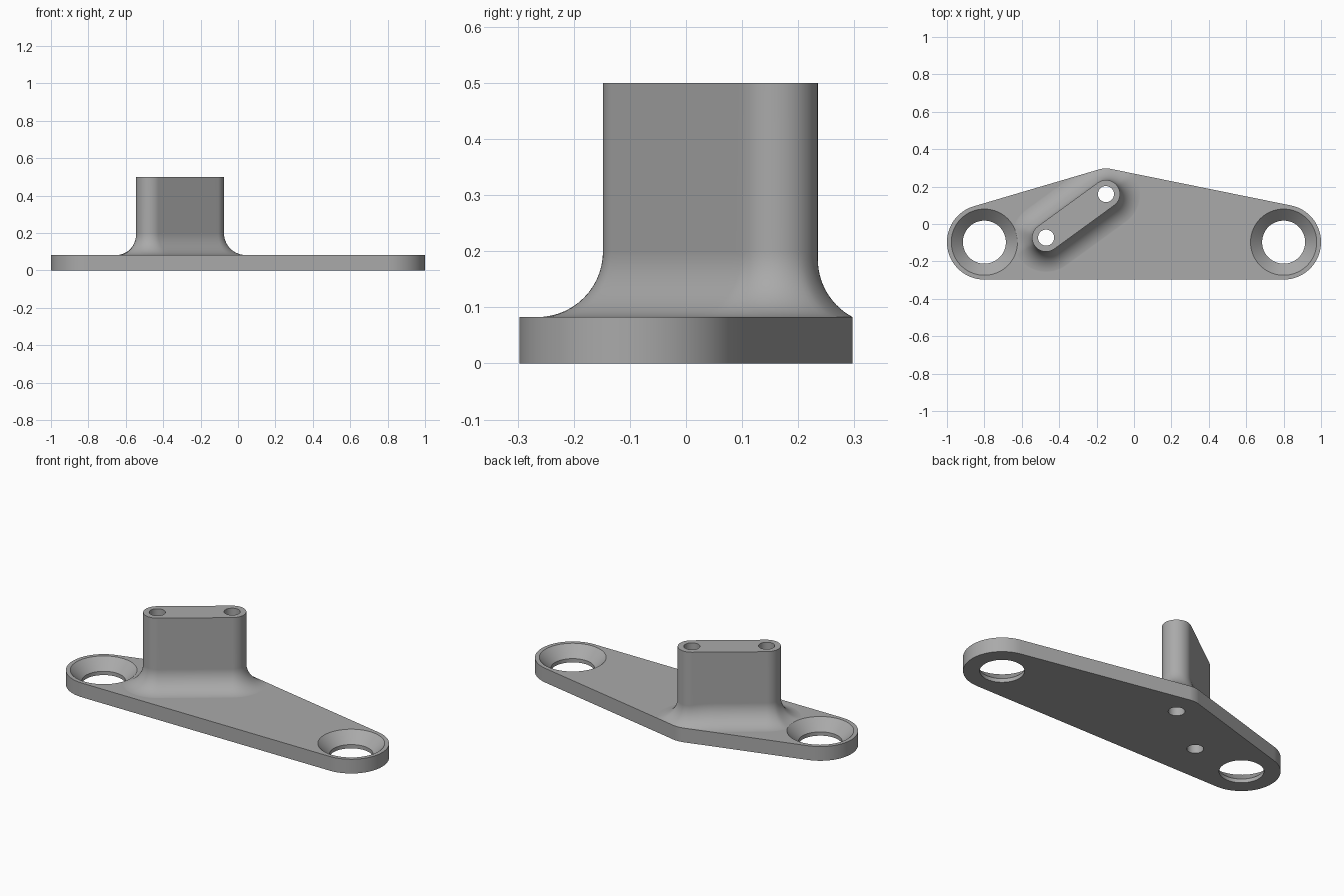
import bpy, bmesh, math
from mathutils import Vector
from mathutils.geometry import convex_hull_2d

if "Cube" in bpy.data.objects:
    bpy.data.objects.remove(bpy.data.objects["Cube"], do_unlink=True)

THICK, HEIGHT = 0.083, 0.5
EARS = [Vector((-0.8, -0.097)), Vector((0.8, -0.097))]
PINS = [Vector((-0.47, -0.073)), Vector((-0.15, 0.16))]
EAR_R, APEX_R, POST_R, PIN_R = 0.2, 0.137, 0.075, 0.043
BORE_R, SINK_R, FILLET = 0.115, 0.177, 0.117

grey = bpy.data.materials.new("plain grey")
grey.use_nodes = True
colour = (0.4, 0.4, 0.4, 1)
grey.diffuse_color = colour
grey.node_tree.nodes["Principled BSDF"].inputs["Base Color"].default_value = colour


def circle(c, r, n):
    return [c + r * Vector((math.cos(a), math.sin(a))) for a in (2 * math.pi * i / n for i in range(n))]


def loft(name, rings):
    """Closed solid through equally long, counter-clockwise rings, bottom to top."""
    bm = bmesh.new()
    loops = [[bm.verts.new(p) for p in ring] for ring in rings]
    n = len(loops[0])
    for a, b in zip(loops, loops[1:]):
        for i in range(n):
            j = (i + 1) % n
            bm.faces.new((a[i], a[j], b[j], b[i]))
    bm.faces.new(loops[0][::-1])
    bm.faces.new(loops[-1])
    bmesh.ops.recalc_face_normals(bm, faces=bm.faces)
    mesh = bpy.data.meshes.new(name)
    bm.to_mesh(mesh)
    bm.free()
    mesh.materials.append(grey)
    ob = bpy.data.objects.new(name, mesh)
    bpy.context.collection.objects.link(ob)
    return ob


def at(points, z):
    return [(p.x, p.y, z) for p in points]


def turned(name, c, profile, n):
    return loft(name, [at(circle(c, r, n), z) for r, z in profile])


def combine(target, tool, operation):
    mod = target.modifiers.new(tool.name, "BOOLEAN")
    mod.operation, mod.object, mod.solver = operation, tool, "EXACT"
    bpy.context.view_layer.objects.active = target
    bpy.ops.object.modifier_apply(modifier=mod.name)
    bpy.data.objects.remove(tool, do_unlink=True)


# Base plate: hull around two ears and the apex
pts = [p for c in EARS for p in circle(c, EAR_R, 96)] + circle(PINS[1], APEX_R, 96)
outline = [pts[i] for i in convex_hull_2d(pts)]
if sum(a.cross(b) for a, b in zip(outline, outline[1:] + outline[:1])) < 0:
    outline.reverse()
plate = loft("bracket", [at(outline, 0), at(outline, THICK)])


def room(p, n):
    """Width left for the fillet before the plate rim or the countersink."""
    d = FILLET
    for a, b in zip(outline, outline[1:] + outline[:1]):
        m = Vector((b.y - a.y, a.x - b.x))
        if m.dot(n) > 1e-6:
            d = min(d, m.dot(a - p) / m.dot(n))
    for c in EARS:
        along = (c - p).dot(n)
        off = (c - p).length_squared - along ** 2
        if along > 0 and off < SINK_R ** 2:
            d = min(d, along - math.sqrt(SINK_R ** 2 - off))
    return d


# Post outline: slot shape with outward normals
axis = (PINS[1] - PINS[0]).normalized()
start = math.atan2(axis.y, axis.x) - math.pi / 2
slot = []
for end, other, turn in ((PINS[1], PINS[0], 0), (PINS[0], PINS[1], math.pi)):
    for i in range(33):
        a = start + turn + math.pi * i / 32
        n = Vector((math.cos(a), math.sin(a)))
        slot.append((end + POST_R * n, n))
    for i in range(1, 16):
        slot.append((end.lerp(other, i / 16) + POST_R * n, n))

# Post with a rolling fillet at its foot
STEPS = 14
base = THICK - 0.0004
rings = [[(p.x, p.y, THICK / 2) for p, n in slot]]
for k in range(STEPS, -1, -1):
    ring = []
    for p, n in slot:
        d = room(p, n)
        t_end = math.acos((FILLET - d) / FILLET)
        t = t_end * k / STEPS
        q = p + n * FILLET * (1 - math.cos(t))
        ring.append((q.x, q.y, base + FILLET * (math.sin(t_end) - math.sin(t))))
    rings.append(ring)
rings.append([(p.x, p.y, HEIGHT) for p, n in slot])
combine(plate, loft("post", rings), "UNION")

# Countersunk ear holes and the two through holes in the post
for c in EARS:
    profile = [(BORE_R, -0.1), (BORE_R, 0.022), (SINK_R, THICK), (SINK_R, 0.3)]
    combine(plate, turned("countersink", c, profile, 96), "DIFFERENCE")
for c in PINS:
    combine(plate, turned("pin_hole", c, [(PIN_R, -0.1), (PIN_R, 0.7)], 48), "DIFFERENCE")

# Smooth curved walls, crisp edges
bpy.ops.object.select_all(action="DESELECT")
plate.select_set(True)
bpy.context.view_layer.objects.active = plate
bpy.ops.object.shade_smooth_by_angle(angle=math.radians(25))
weighted = plate.modifiers.new("weighted normals", "WEIGHTED_NORMAL")
weighted.keep_sharp = True
